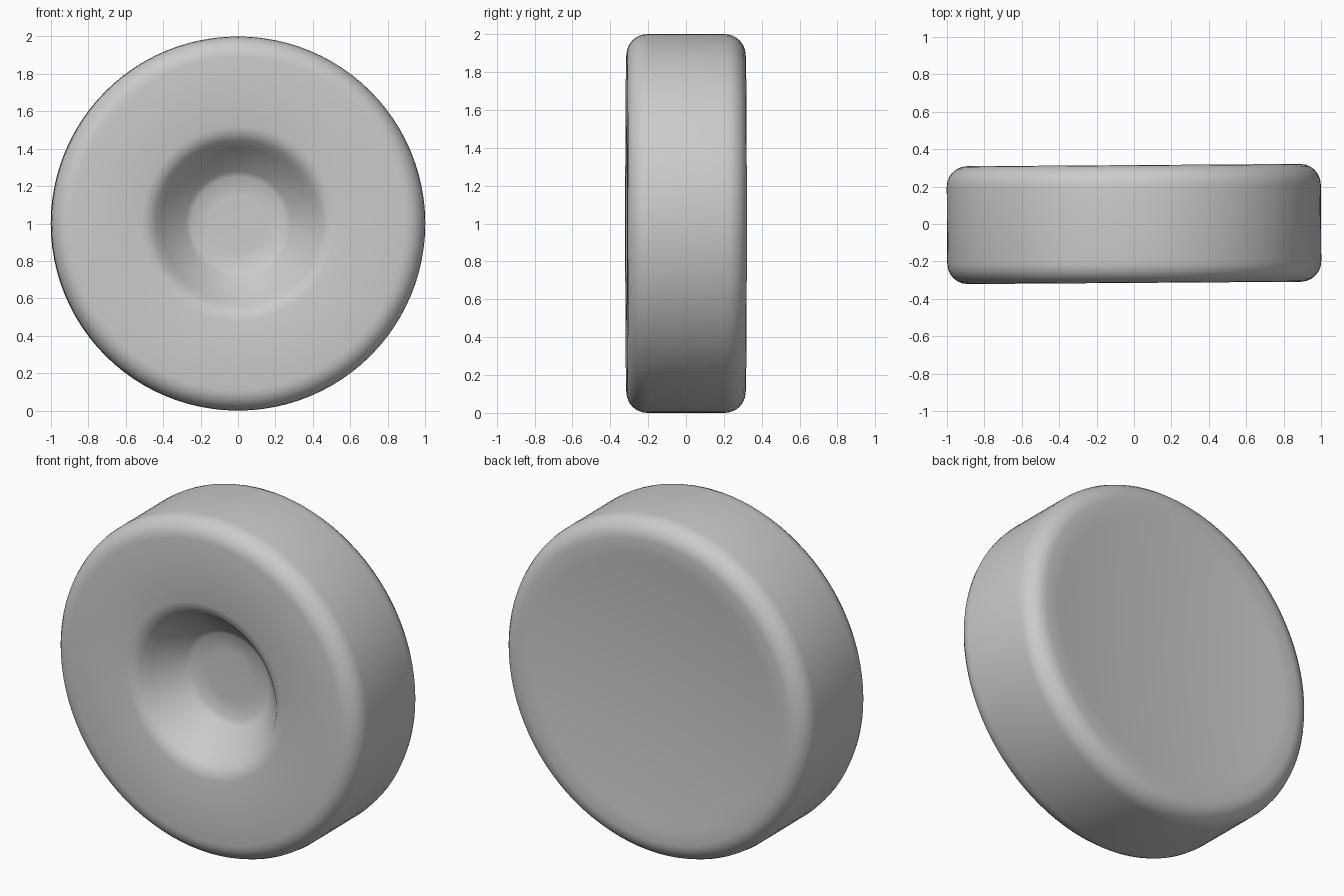
import bpy, bmesh
from math import sin, cos, pi, radians

cube = bpy.data.objects.get("Cube")
if cube:
    bpy.data.objects.remove(cube)

SEGMENTS = 96
HALF = 0.315      # half of the wheel width
RADIUS = 1.0
BEVEL = 0.11      # rounding of the tread shoulders


def arc(r, y, size, start, end, steps=6):
    """Points (radius, y) along a rounded corner."""
    angles = [radians(start + (end - start) * i / steps) for i in range(steps + 1)]
    return [(r + size * cos(a), y + size * sin(a)) for a in angles]


# Profile from the hub floor, over the tread, to the middle of the dished back
profile = [(0, -0.07), (0.15, -0.07), (0.25, -0.075), (0.28, -0.095)]   # hub floor
profile += [(0.41, -0.235), (0.445, -0.28), (0.48, -0.305), (0.52, -HALF)]  # sloping hub wall and lip
profile += arc(RADIUS - BEVEL, BEVEL - HALF, BEVEL, -90, 0)             # front shoulder
profile += arc(RADIUS - BEVEL, HALF - BEVEL, BEVEL, 0, 90)              # back shoulder
profile += [(0.8, HALF - 0.004), (0.74, HALF - 0.012), (0, HALF - 0.055)]  # shallow back dish

# Spin the profile around the axle
bm = bmesh.new()
verts = [bm.verts.new((r, y, 0)) for r, y in profile]
edges = [bm.edges.new(pair) for pair in zip(verts, verts[1:])]
bmesh.ops.spin(bm, geom=verts + edges, cent=(0, 0, 0), axis=(0, 1, 0),
               angle=2 * pi, steps=SEGMENTS, use_duplicate=False)
bmesh.ops.remove_doubles(bm, verts=bm.verts, dist=0.0005)
bmesh.ops.recalc_face_normals(bm, faces=bm.faces)
mesh = bpy.data.meshes.new("wheel")
bm.to_mesh(mesh)
bm.free()

wheel = bpy.data.objects.new("wheel", mesh)
bpy.context.collection.objects.link(wheel)
wheel.location.z = RADIUS
wheel.rotation_euler.z = radians(0.4)

# Single grey material
grey = bpy.data.materials.new("plain grey")
grey.use_nodes = True
colour = (0.6, 0.6, 0.6, 1)
grey.diffuse_color = colour
grey.node_tree.nodes["Principled BSDF"].inputs["Base Color"].default_value = colour
mesh.materials.append(grey)

bpy.context.view_layer.objects.active = wheel
wheel.select_set(True)
bpy.ops.object.shade_smooth_by_angle(angle=radians(40))
